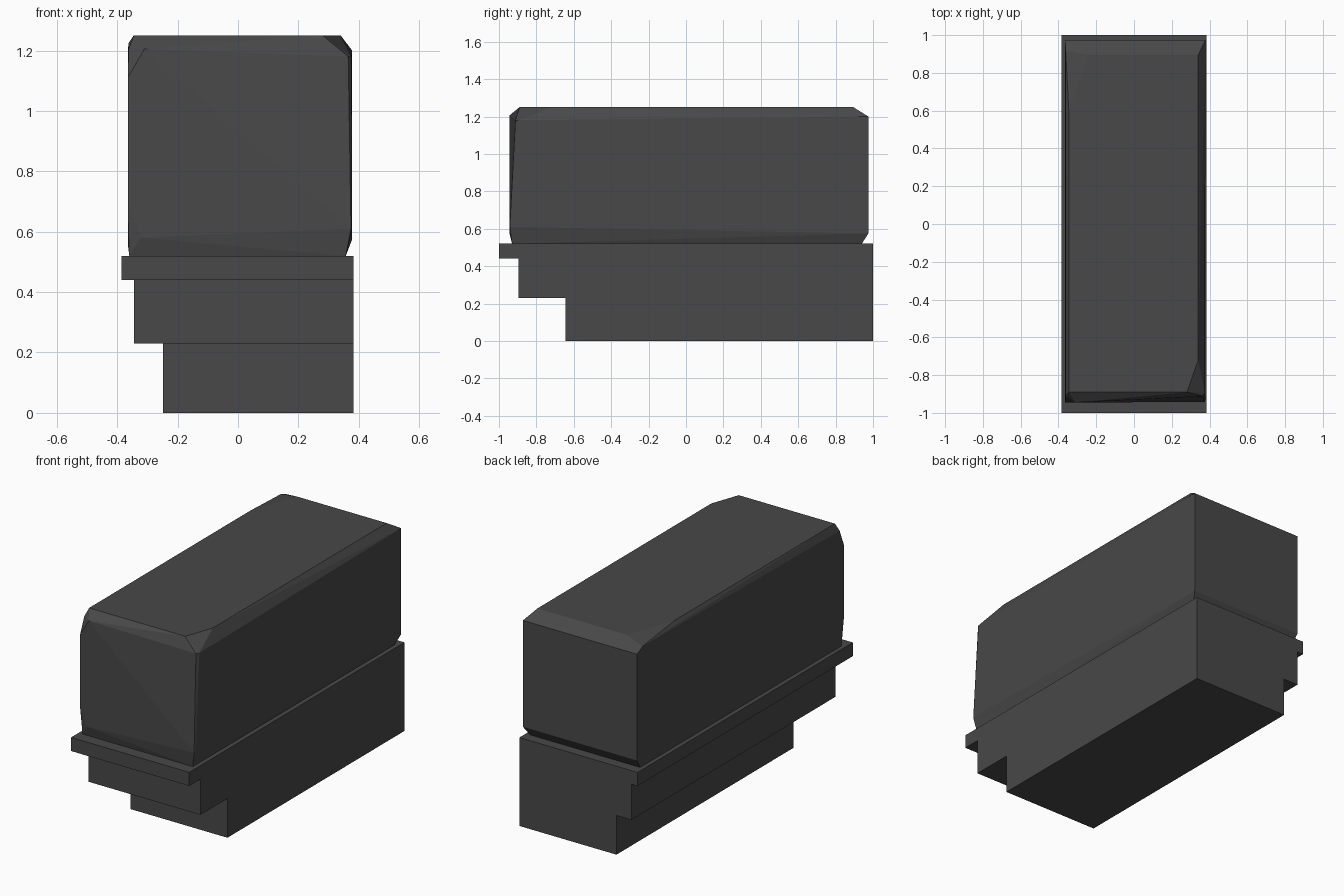
import bpy, bmesh

mat = bpy.data.materials.new("dark_grey")
mat.diffuse_color = (0.065, 0.065, 0.065, 1)


def finish(name, bm):
    bmesh.ops.recalc_face_normals(bm, faces=bm.faces)
    me = bpy.data.meshes.new(name)
    bm.to_mesh(me)
    bm.free()
    me.materials.append(mat)
    ob = bpy.data.objects.new(name, me)
    bpy.context.collection.objects.link(ob)
    return ob


def box(name, x0, x1, y0, y1, z0, z1):
    bm = bmesh.new()
    bmesh.ops.create_cube(bm, size=1)
    for v in bm.verts:
        v.co = (x1 if v.co.x > 0 else x0,
                y1 if v.co.y > 0 else y0,
                z1 if v.co.z > 0 else z0)
    return finish(name, bm)


def hull(name, pts):
    bm = bmesh.new()
    for p in pts:
        bm.verts.new(p)
    res = bmesh.ops.convex_hull(bm, input=bm.verts)
    bmesh.ops.delete(bm, geom=[g for g in res["geom_interior"]
                               if isinstance(g, bmesh.types.BMVert)], context='VERTS')
    return finish(name, bm)


# Stepped base, flush at the back and right
box("base_bottom_step", -0.248, 0.383, -0.645, 1.0, 0.0, 0.23)
box("base_middle_step", -0.345, 0.383, -0.895, 1.0, 0.23, 0.44)
box("base_top_slab", -0.385, 0.383, -1.0, 1.0, 0.44, 0.52)

# Rough-hewn block with unevenly chipped edges
hull("stone_block", [
    # top face
    (-0.345, -0.89, 1.25), (0.28, -0.89, 1.25), (0.34, -0.72, 1.25),
    (0.34, 0.895, 1.25), (-0.24, 0.895, 1.25), (-0.345, 0.6, 1.25),
    # upper rim
    (-0.31, -0.945, 1.205), (-0.362, -0.91, 1.205), (-0.365, -0.945, 1.11),
    (0.365, -0.912, 1.18), (0.376, -0.895, 1.18),
    (0.378, 0.975, 1.20), (-0.365, 0.975, 1.20), (-0.362, 0.92, 1.225),
    # lower rim
    (-0.365, -0.945, 0.68), (-0.32, -0.945, 0.58), (-0.365, -0.92, 0.56),
    (0.374, -0.942, 0.61), (0.378, -0.93, 0.61),
    (0.378, 0.975, 0.575), (-0.365, 0.975, 0.575),
    # bottom face
    (-0.36, -0.93, 0.52), (0.357, -0.93, 0.52),
    (0.357, 0.94, 0.52), (-0.36, 0.94, 0.52),
])
